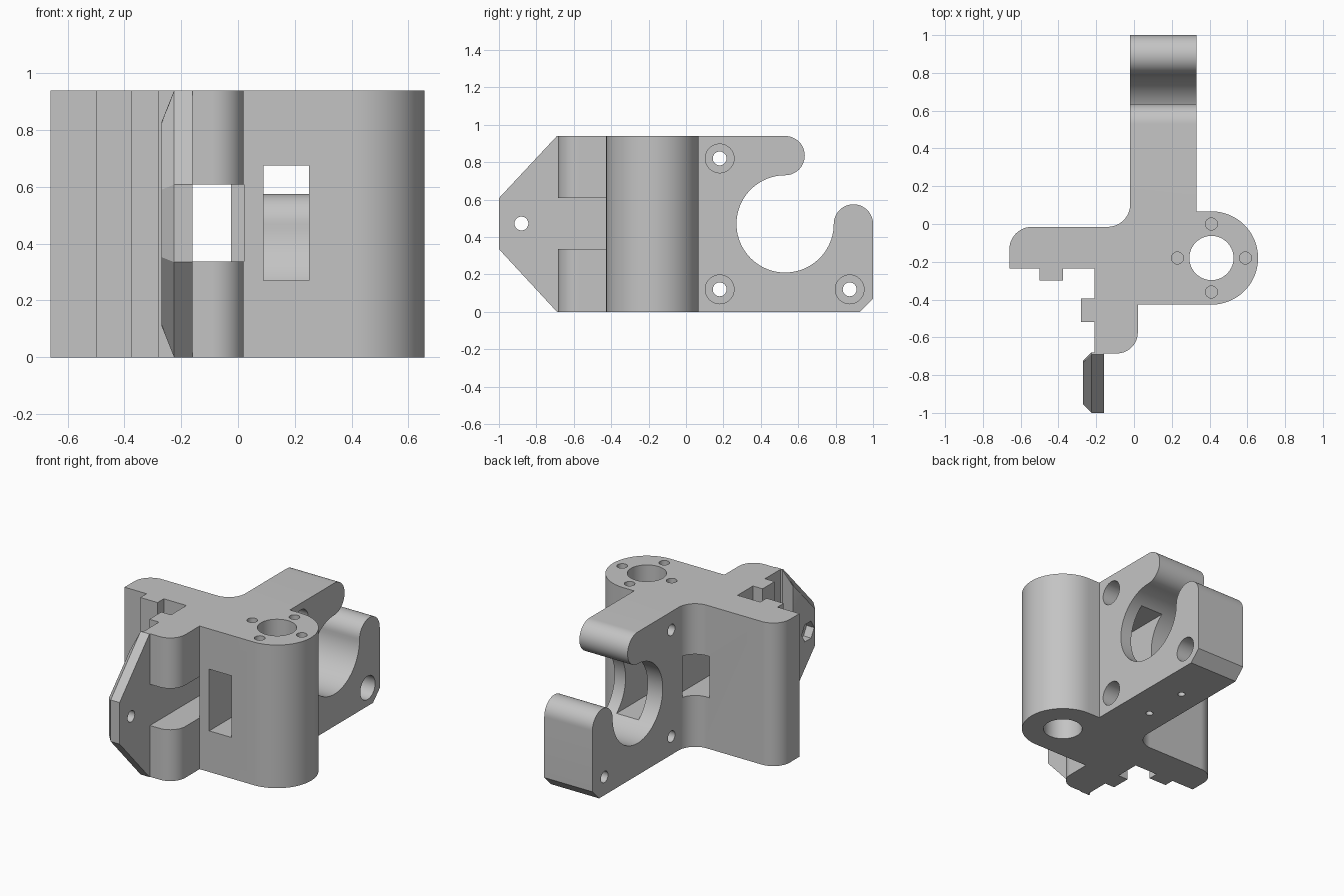
import bpy, bmesh
from math import sin, cos, radians

if "Cube" in bpy.data.objects:
    bpy.data.objects.remove(bpy.data.objects["Cube"], do_unlink=True)

H = 0.94  # overall height

grey = bpy.data.materials.new("light grey plastic")
grey.use_nodes = True
colour = (0.55, 0.55, 0.55, 1)
grey.diffuse_color = colour
grey.node_tree.nodes["Principled BSDF"].inputs["Base Color"].default_value = colour


def arc(cx, cy, r, start, end, steps=20):
    """Points along an arc, angles in degrees."""
    angles = [radians(start + (end - start) * i / steps) for i in range(steps + 1)]
    return [(cx + r * cos(a), cy + r * sin(a)) for a in angles]


def place(axis, p, d):
    return {"X": (d, p[0], p[1]), "Y": (p[0], d, p[1]), "Z": (p[0], p[1], d)}[axis]


def loft(name, axis, rings):
    """Solid through a list of (profile, depth) rings with equal point counts."""
    bm = bmesh.new()
    loops = [[bm.verts.new(place(axis, p, d)) for p in pts] for pts, d in rings]
    bm.faces.new(loops[0])
    bm.faces.new(loops[-1])
    n = len(loops[0])
    for a, b in zip(loops, loops[1:]):
        for i in range(n):
            j = (i + 1) % n
            bm.faces.new((a[i], a[j], b[j], b[i]))
    bmesh.ops.recalc_face_normals(bm, faces=bm.faces)
    mesh = bpy.data.meshes.new(name)
    bm.to_mesh(mesh)
    bm.free()
    mesh.materials.append(grey)
    ob = bpy.data.objects.new(name, mesh)
    bpy.context.collection.objects.link(ob)
    return ob


def prism(name, axis, pts, lo, hi):
    return loft(name, axis, [(pts, lo), (pts, hi)])


def rod(name, axis, cx, cy, r, lo, hi, sides=40):
    pts = arc(cx, cy, r, 0, 360, sides)[:-1]
    return prism(name, axis, pts, lo, hi)


def box(name, x0, x1, y0, y1, z0, z1):
    return prism(name, "Z", [(x0, y0), (x1, y0), (x1, y1), (x0, y1)], z0, z1)


def combine(target, tool, operation="DIFFERENCE"):
    mod = target.modifiers.new("combine", "BOOLEAN")
    mod.operation, mod.solver, mod.object = operation, "EXACT", tool
    bpy.context.view_layer.objects.active = target
    bpy.ops.object.modifier_apply(modifier=mod.name)
    bpy.data.objects.remove(tool, do_unlink=True)


# Main body: plan outline with flange, rails, lobe and rear arm
plan = [(-0.66, -0.235), (-0.5, -0.235), (-0.5, -0.3), (-0.375, -0.3), (-0.375, -0.235),
        (-0.21, -0.235), (-0.21, -0.395), (-0.28, -0.395), (-0.28, -0.52), (-0.21, -0.52),
        (-0.21, -0.685)]
plan += arc(-0.09, -0.575, 0.11, -90, 0)
plan += [(0.02, -0.427)]
plan += arc(0.41, -0.18, 0.247, -90, 90, 40)
plan += [(0.33, 0.067), (0.33, 1), (-0.02, 1)]
plan += arc(-0.14, 0.105, 0.12, 0, -90)
plan += arc(-0.54, -0.135, 0.12, 90, 180)
bracket = prism("bracket_body", "Z", plan, 0, H)

# Front tension plate with a bevelled outer face
rim = [(-0.68, 0), (-0.69, 0), (-1, 0.335), (-1, 0.608), (-0.69, H), (-0.68, H)]
face = [(-0.725, 0.112), (-0.735, 0.118), (-0.955, 0.353), (-0.955, 0.59),
        (-0.735, H - 0.118), (-0.725, H - 0.112)]
plate = loft("tension_plate", "X", [(face, -0.27), (rim, -0.225), (rim, -0.16)])
combine(bracket, plate, "UNION")

# Open hook at the rear: round seat, mouth, and rounded tips
hook = arc(0.53, 0.835, 0.105, 90, -90, 24)
hook += arc(0.53, 0.47, 0.26, 90, 360, 60)
hook += arc(0.895, 0.47, 0.105, 180, 0, 24)[1:]
hook += [(1.1, 0.47), (1.1, 1.1), (0.53, 1.1)]
combine(bracket, prism("hook_cutter", "X", hook, -0.1, 0.45))
corner = [(0.93, 0), (0.93, -0.1), (1.1, -0.1), (1.1, 0.07), (1, 0.07)]
combine(bracket, prism("corner_cutter", "X", corner, -0.1, 0.45))

# Slot behind the plate and window into the hook
combine(bracket, box("slot_cutter", -0.16, 0.021, -0.8, 0.07, 0.337, 0.608))
combine(bracket, box("window_cutter", 0.09, 0.25, -0.6, 0.5, 0.27, 0.675))

# Vertical bore with its ring of screw holes
combine(bracket, rod("bore_cutter", "Z", 0.41, -0.18, 0.117, -0.1, 1.1, 64))
for px, py in arc(0.41, -0.18, 0.18, 0, 270, 3):
    combine(bracket, rod("screw_cutter", "Z", px, py, 0.032, H - 0.2, 1.1, 24))

# Counterbored bolts through the arm
for y, z in ((0.18, 0.82), (0.18, 0.12), (0.875, 0.12)):
    combine(bracket, rod("bolt_cutter", "X", y, z, 0.037, -0.1, 0.5))
    combine(bracket, rod("counterbore_cutter", "X", y, z, 0.077, 0.13, 0.5))

# Small holes under the arm
for y in (0.3, 0.6):
    combine(bracket, rod("pilot_cutter", "Z", 0.13, y, 0.022, -0.1, 0.15, 24))

# Plate bolt hole with a hexagonal nut recess
combine(bracket, rod("plate_bolt_cutter", "X", -0.88, 0.472, 0.037, -0.4, -0.1))
combine(bracket, rod("nut_cutter", "X", -0.88, 0.472, 0.065, -0.4, -0.215, 6))

# Smooth curves, sharp edges
bpy.ops.object.select_all(action="DESELECT")
bracket.select_set(True)
bpy.context.view_layer.objects.active = bracket
bpy.ops.object.shade_smooth_by_angle(angle=radians(25))
